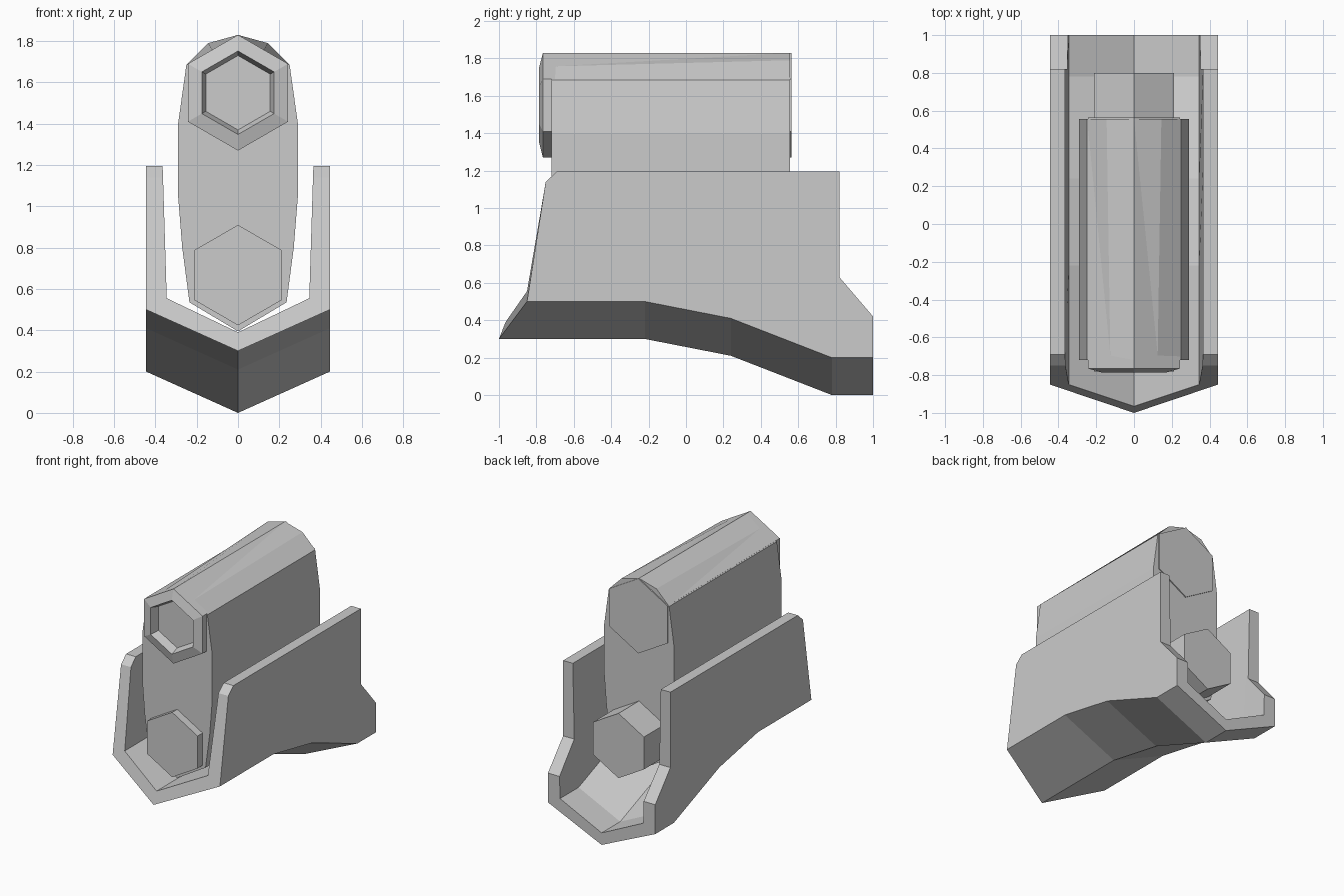
import bpy, bmesh
from math import sin, cos, pi

if "Cube" in bpy.data.objects:
    bpy.data.objects.remove(bpy.data.objects["Cube"])


def loft(name, sections, caps=True):
    """Skin a list of equal-length closed sections (lists of xyz)."""
    bm = bmesh.new()
    rings = [[bm.verts.new(p) for p in s] for s in sections]
    n = len(rings[0])
    for a, b in zip(rings, rings[1:]):
        for i in range(n):
            j = (i + 1) % n
            bm.faces.new((a[i], a[j], b[j], b[i]))
    if caps:
        bm.faces.new(rings[0])
        bm.faces.new(rings[-1])
    bmesh.ops.recalc_face_normals(bm, faces=bm.faces)
    mesh = bpy.data.meshes.new(name)
    bm.to_mesh(mesh)
    bm.free()
    obj = bpy.data.objects.new(name, mesh)
    bpy.context.collection.objects.link(obj)
    return obj


def mirrored(half, y):
    """Close a right-hand (x, z) outline running from bottom centre to top centre."""
    return [(x, y, z) for x, z in half] + [(-x, y, z) for x, z in half[-2:0:-1]]


def hexagon(r, y, zc):
    return [(r * sin(k * pi / 3), y, zc + r * cos(k * pi / 3)) for k in range(6)]


# Open V-bottomed cradle: per station (top y, top z), (bottom edge y, z),
# (keel y, z), inner floor y offset, inner top x
stations = [
    ((-0.75, 1.14), (-0.85, 0.50), (-1.00, 0.30), 0.035, 0.363),
    ((-0.69, 1.195), (-0.22, 0.50), (-0.22, 0.30), 0, 0.365),
    ((0.30, 1.195), (0.24, 0.41), (0.24, 0.21), 0, 0.365),
    ((0.82, 1.195), (0.78, 0.20), (0.78, 0.00), 0, 0.365),
    ((0.82, 0.63), (0.90, 0.20), (0.90, 0.00), 0, 0.353),
    ((1.00, 0.42), (1.00, 0.20), (1.00, 0.00), 0, 0.349),
]
cradle = []
for (ty, tz), (by, bz), (ky, kz), off, tx in stations:
    outer = [(0.445, ty, tz), (0.445, by, bz), (0, ky, kz)]
    inner = [(0, ky + off, kz + 0.09), (0.345, by, bz + 0.055), (tx, ty, tz)]
    cradle.append(outer + [(-x, y, z) for x, y, z in outer[1::-1]]
                  + [(-x, y, z) for x, y, z in inner[::-1]] + inner[:0:-1][::-1])
loft("cradle", cradle)

# Tall central body, roof slightly fuller at the rear
lower = [(0, 0.395), (0.235, 0.535), (0.27, 0.80), (0.29, 1.05),
         (0.29, 1.40), (0.25, 1.685)]
loft("body", [mirrored(lower + [(0.125, 1.757), (0, 1.83)], -0.72),
              mirrored(lower + [(0.145, 1.79), (0, 1.83)], 0.557)])

# Upper hexagonal barrel with a sloped rim and recessed mouth
loft("upper_barrel", [hexagon(0.18, -0.72, 1.55), hexagon(0.202, -0.785, 1.55),
                      hexagon(0.28, -0.765, 1.55), hexagon(0.28, 0.565, 1.55)])
# Barrel-shaped plug closes the mouth, so the body carries no cut here

# Lower hexagonal rod running through the body
loft("lower_rod", [hexagon(0.243, -0.78, 0.667), hexagon(0.243, 0.80, 0.667)])
